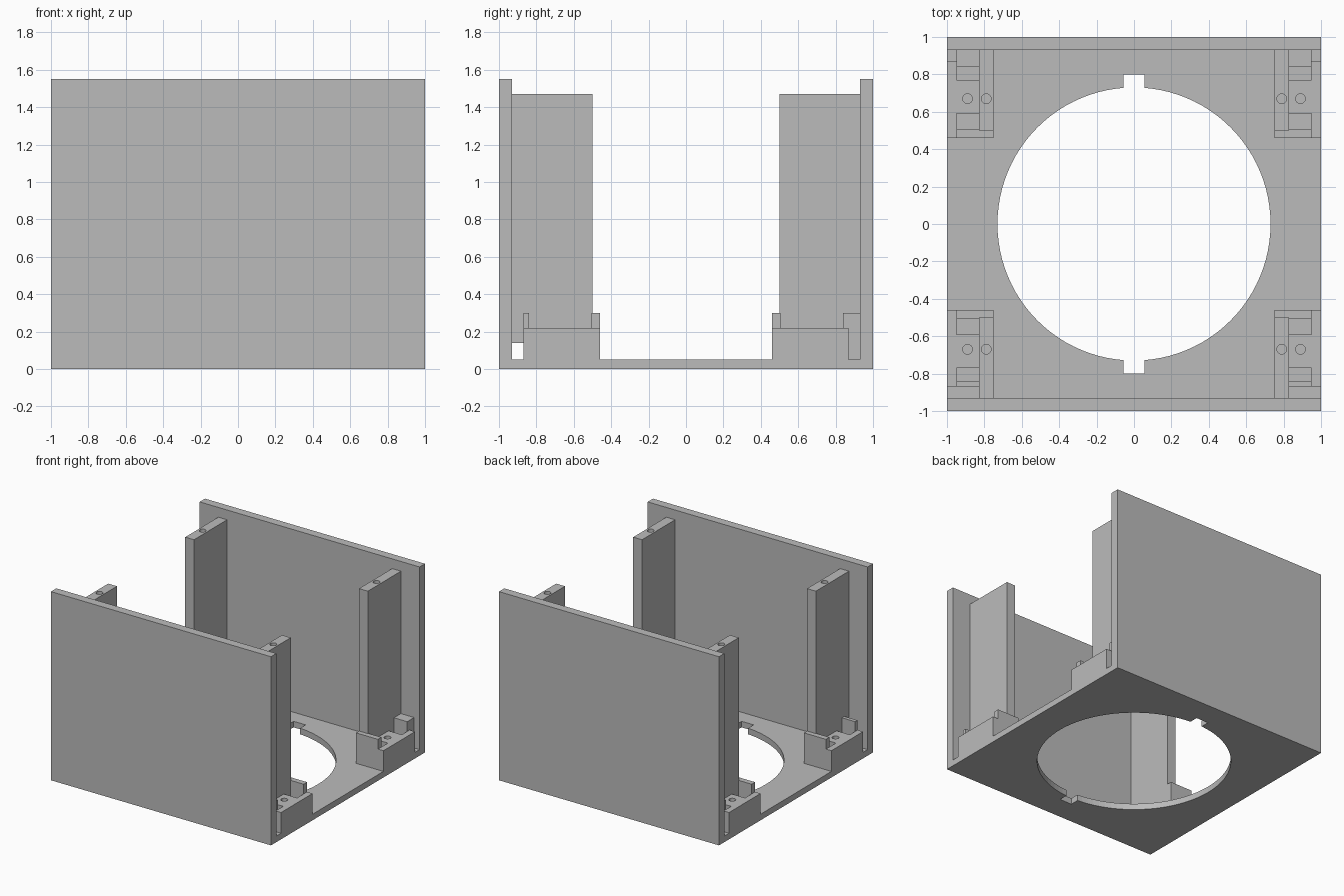
import bpy

# Remove the default cube
cube = bpy.data.objects.get("Cube")
if cube:
    bpy.data.objects.remove(cube, do_unlink=True)

grey = bpy.data.materials.new("plain grey")
grey.use_nodes = True
GREY = (0.5, 0.5, 0.5, 1)
grey.diffuse_color = GREY
grey.node_tree.nodes["Principled BSDF"].inputs["Base Color"].default_value = GREY


def box(name, x, y, z):
    """Box between the (low, high) limits on each axis, in either order."""
    bpy.ops.mesh.primitive_cube_add(size=1, location=[sum(r) / 2 for r in (x, y, z)])
    ob = bpy.context.object
    ob.name = name
    ob.scale = [abs(r[1] - r[0]) for r in (x, y, z)]
    bpy.ops.object.transform_apply(location=False, rotation=False, scale=True)
    ob.data.materials.append(grey)
    return ob


def cylinder(name, x, y, z, radius, sides):
    bpy.ops.mesh.primitive_cylinder_add(vertices=sides, radius=radius, depth=z[1] - z[0],
                                        location=(x, y, sum(z) / 2))
    ob = bpy.context.object
    ob.name = name
    ob.data.materials.append(grey)
    return ob


def combine(target, other, operation):
    mod = target.modifiers.new(operation.lower(), 'BOOLEAN')
    mod.operation = operation
    mod.solver = 'EXACT'
    mod.object = other
    bpy.ops.object.select_all(action='DESELECT')
    bpy.context.view_layer.objects.active = target
    target.select_set(True)
    bpy.ops.object.modifier_apply(modifier=mod.name)
    bpy.data.objects.remove(other, do_unlink=True)


FLOOR, STEP, LIP, TOP = 0.05, 0.22, 0.30, 1.47
WALL = 0.93

# Base plate with a round opening and two key notches
base = box("base_plate", (-1, 1), (-1, 1), (0, FLOOR))
opening = cylinder("opening_cutter", 0, 0, (-0.1, 0.2), 0.73, 96)
combine(base, opening, 'DIFFERENCE')
combine(base, box("notch_cutter", (-0.055, 0.055), (-0.8, 0.8), (-0.1, 0.2)), 'DIFFERENCE')

# Front and back walls
for name, s in (("front_wall", -1), ("back_wall", 1)):
    box(name, (-1, 1), (s * WALL, s), (0, 1.55))


def corner(label, sx, sy):
    def part(name, x, y, z):
        return box(label + name, [sx * v for v in x], [sy * v for v in y], z)

    back = sy > 0
    # Socket block with two pockets and a screw hole
    block = part("socket", (0.75, 1), (0.46, 0.87), (FLOOR, STEP))
    for y in ((0.505, 0.59), (0.77, 0.84)):
        combine(block, part("pocket_cutter", (0.83, 0.95), y, (FLOOR + 0.01, LIP)), 'DIFFERENCE')
    combine(block, cylinder("hole_cutter", sx * 0.89, sy * 0.67, (0.08, LIP), 0.026, 24), 'DIFFERENCE')

    # Raised lip and rear lug that clasp the post
    part("lip", (0.75, 0.95), (0.46, 0.505), (STEP, LIP))
    part("lug", (0.83, 0.95), (0.84, WALL if back else 0.87), (FLOOR, LIP))

    # Upright post, screw hole in its top, foot relieved beside the front wall
    post = part("post", (0.75, 0.83), (0.5, WALL), (FLOOR, TOP))
    combine(post, cylinder("hole_cutter", sx * 0.79, sy * 0.67, (1.2, 1.6), 0.026, 24), 'DIFFERENCE')
    if not back:
        combine(post, part("foot_cutter", (0.7, 0.9), (0.87, 1), (0, 0.14)), 'DIFFERENCE')


for sx, side in ((-1, "right"), (1, "left")):
    for sy, end in ((-1, "front"), (1, "back")):
        corner(f"{end}_{side}_", sx, sy)
